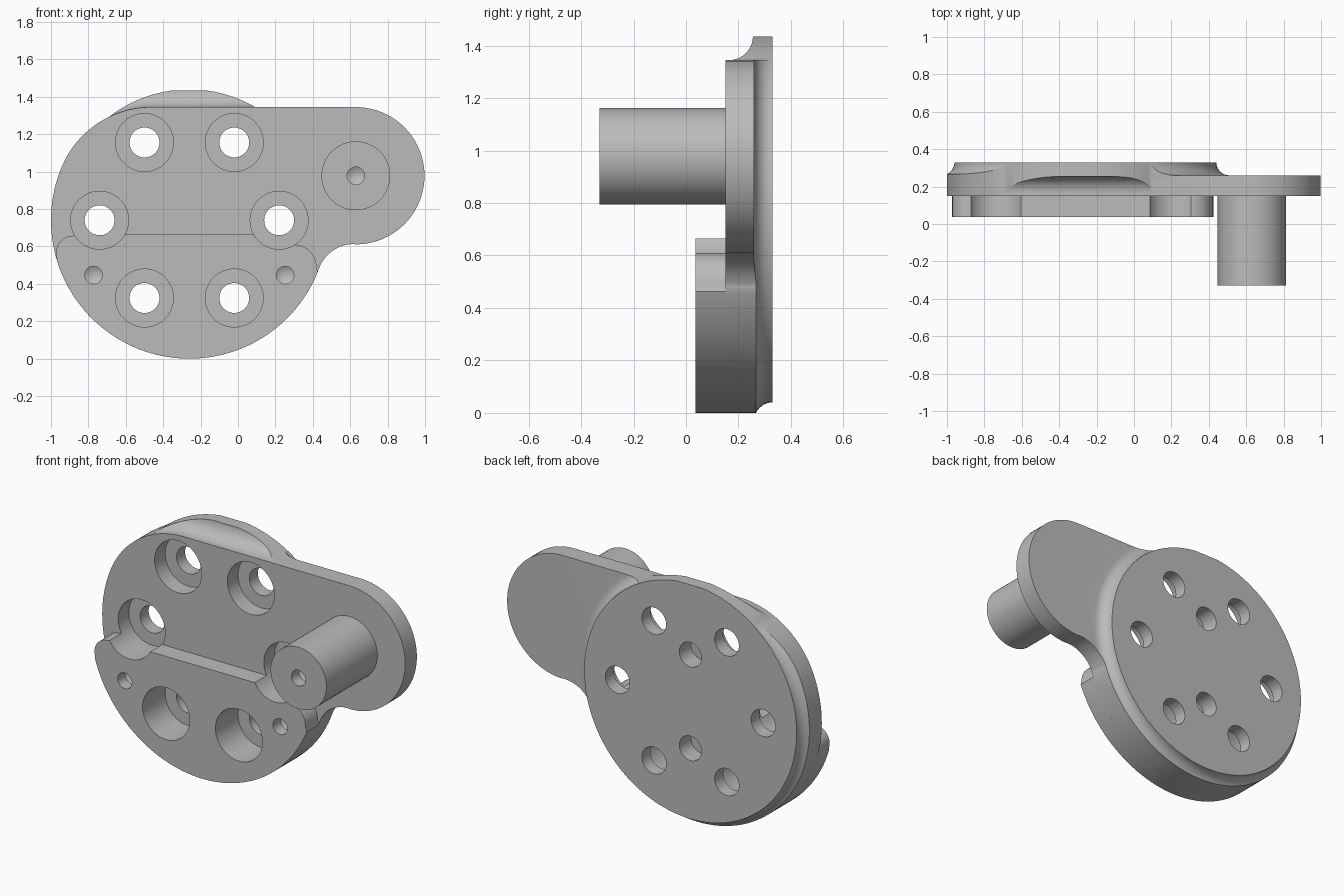
import bpy
import bmesh
from math import sin, cos, radians, sqrt
from mathutils import Vector, Matrix

default = bpy.data.objects.get("Cube")
if default:
    bpy.data.objects.remove(default, do_unlink=True)

# Main dimensions
CX, CZ = -0.26, 0.74          # centre of the round head
HEAD_R, DISC_R = 0.74, 0.70
FRONT, BACK, DISC_BACK = 0.15, 0.26, 0.33
PAD_FRONT = 0.037
PIN = (0.63, 0.978)

grey = bpy.data.materials.new("machined grey")
grey.use_nodes = True
colour = (0.5, 0.5, 0.5, 1)
grey.diffuse_color = colour
grey.node_tree.nodes["Principled BSDF"].inputs["Base Color"].default_value = colour


def finish_mesh(name, bm):
    bmesh.ops.recalc_face_normals(bm, faces=bm.faces)
    mesh = bpy.data.meshes.new(name)
    bm.to_mesh(mesh)
    bm.free()
    obj = bpy.data.objects.new(name, mesh)
    bpy.context.collection.objects.link(obj)
    return obj


def arc(cx, cz, r, start, end, n):
    angles = [radians(start + (end - start) * i / n) for i in range(n + 1)]
    return [(cx + r * cos(a), cz + r * sin(a)) for a in angles]


def loft(name, sections):
    """Solid through (y, xz outline) sections with equal point counts."""
    bm = bmesh.new()
    rings = [[bm.verts.new((x, y, z)) for x, z in pts] for y, pts in sections]
    for a, b in zip(rings, rings[1:]):
        for i in range(len(a)):
            j = (i + 1) % len(a)
            bm.faces.new((a[i], a[j], b[j], b[i]))
    bm.faces.new(rings[0])
    bm.faces.new(rings[-1])
    return finish_mesh(name, bm)


def lathe(name, profile, cx, cz, steps=48):
    """Turn an (r, y) profile around a front-to-back axis."""
    bm = bmesh.new()
    verts = [bm.verts.new((cx + r, y, cz)) for r, y in profile]
    edges = [bm.edges.new(pair) for pair in zip(verts, verts[1:])]
    bmesh.ops.spin(bm, geom=verts + edges, cent=(cx, 0, cz), axis=(0, 1, 0),
                   angle=radians(360), steps=steps)
    bmesh.ops.remove_doubles(bm, verts=bm.verts, dist=0.0001)
    return finish_mesh(name, bm)


def combine(obj, tool, operation, keep=False):
    mod = obj.modifiers.new("combine", 'BOOLEAN')
    mod.operation = operation
    mod.solver = 'EXACT'
    mod.object = tool
    graph = bpy.context.evaluated_depsgraph_get()
    mesh = bpy.data.meshes.new_from_object(obj.evaluated_get(graph))
    obj.modifiers.clear()
    obj.data = mesh
    if not keep:
        bpy.data.objects.remove(tool, do_unlink=True)


def outline(d=0.0):
    """Head-and-arm outline, grown outward by d."""
    return (arc(CX, CZ, HEAD_R + d, 157.3, 339.6, 72)
            + arc(0.621, 0.413, 0.2 - d, 159.6, 90, 14)
            + arc(PIN[0], PIN[1], 0.367 + d, -90, 90, 40)
            + arc(-0.463, 0.825, 0.52 + d, 90, 157.3, 20)[:-1])


# Plate with the arm
plate = loft("mounting_plate", [(FRONT, outline()), (BACK, outline())])

# Round back disc with a concave fillet, trimmed to the plate outline
fillet = arc(0.77, DISC_BACK, 0.07, 180, 270, 10)
collar = lathe("back_disc", [(0, DISC_BACK)] + fillet + [(0.775, 0.25), (0.775, 0.2), (0, 0.2)],
               CX, CZ, 128)
combine(collar, loft("trim", [(0.1, outline()), (0.4, outline())]), 'INTERSECT')

# Part of the disc that overhangs the flat top, flaring out of the plate edge
flare = [(0.16, outline(-0.02))]
for i in range(11):
    a = radians(9 * i)
    flare.append((0.165 + 0.09 * sin(a), outline(0.09 * (1 - cos(a)))))
flare.append((0.4, outline(0.09)))
overhang = loft("overhang", flare)
combine(overhang, lathe("trim", [(0, 0.1), (DISC_R, 0.1), (DISC_R, DISC_BACK), (0, DISC_BACK)],
                        CX, CZ, 128), 'INTERSECT')
combine(plate, collar, 'UNION')
combine(plate, overhang, 'UNION')

# Raised lower pad on the front
pad_outline = (arc(CX, CZ, HEAD_R, 197, 338, 56)
               + arc(0.30, 0.49, 0.12, 0, 90, 10)
               + [(0.28, 0.665), (-0.85, 0.665)]
               + arc(-0.885, 0.57, 0.087, 90, 180, 8))
pad = loft("lower_pad", [(PAD_FRONT, pad_outline), (FRONT, pad_outline)])

# Six counterbored bolt holes through plate and pad
for i in range(6):
    a = radians(60 * i)
    bore = lathe("bolt_hole_cutter",
                 [(0, -0.05), (0.155, -0.05), (0.155, 0.25), (0.08, 0.25), (0.08, 0.4), (0, 0.4)],
                 CX + 0.48 * cos(a), CZ + 0.48 * sin(a))
    combine(plate, bore, 'DIFFERENCE', keep=True)
    combine(pad, bore, 'DIFFERENCE')

# Two blind dowel holes in the back
for side in (-1, 1):
    dowel = lathe("dowel_cutter", [(0, 0.4), (0.073, 0.4), (0.073, 0.22), (0, 0.22)],
                  CX, CZ + side * 0.279)
    combine(plate, dowel, 'DIFFERENCE')


def drill(obj, x, z, face):
    """Small blind hole with a pointed end."""
    bit = lathe("drill_cutter", [(0, face - 0.05), (0.047, face - 0.05),
                                 (0.047, face + 0.07), (0, face + 0.098)], x, z, 24)
    combine(obj, bit, 'DIFFERENCE')


for side in (-1, 1):
    drill(pad, CX + side * 0.512, 0.447, PAD_FRONT)

# Pin standing out of the arm
pin = lathe("arm_pin", [(0, -0.33), (0.184, -0.33), (0.184, 0.16), (0, 0.16)], *PIN, 64)
drill(pin, *PIN, -0.33)

# Colour and shading
for obj in (plate, pad, pin):
    obj.data.materials.clear()
    obj.data.materials.append(grey)
    for other in bpy.context.selected_objects:
        other.select_set(False)
    obj.select_set(True)
    bpy.context.view_layer.objects.active = obj
    bpy.ops.object.shade_smooth_by_angle(angle=radians(30))
